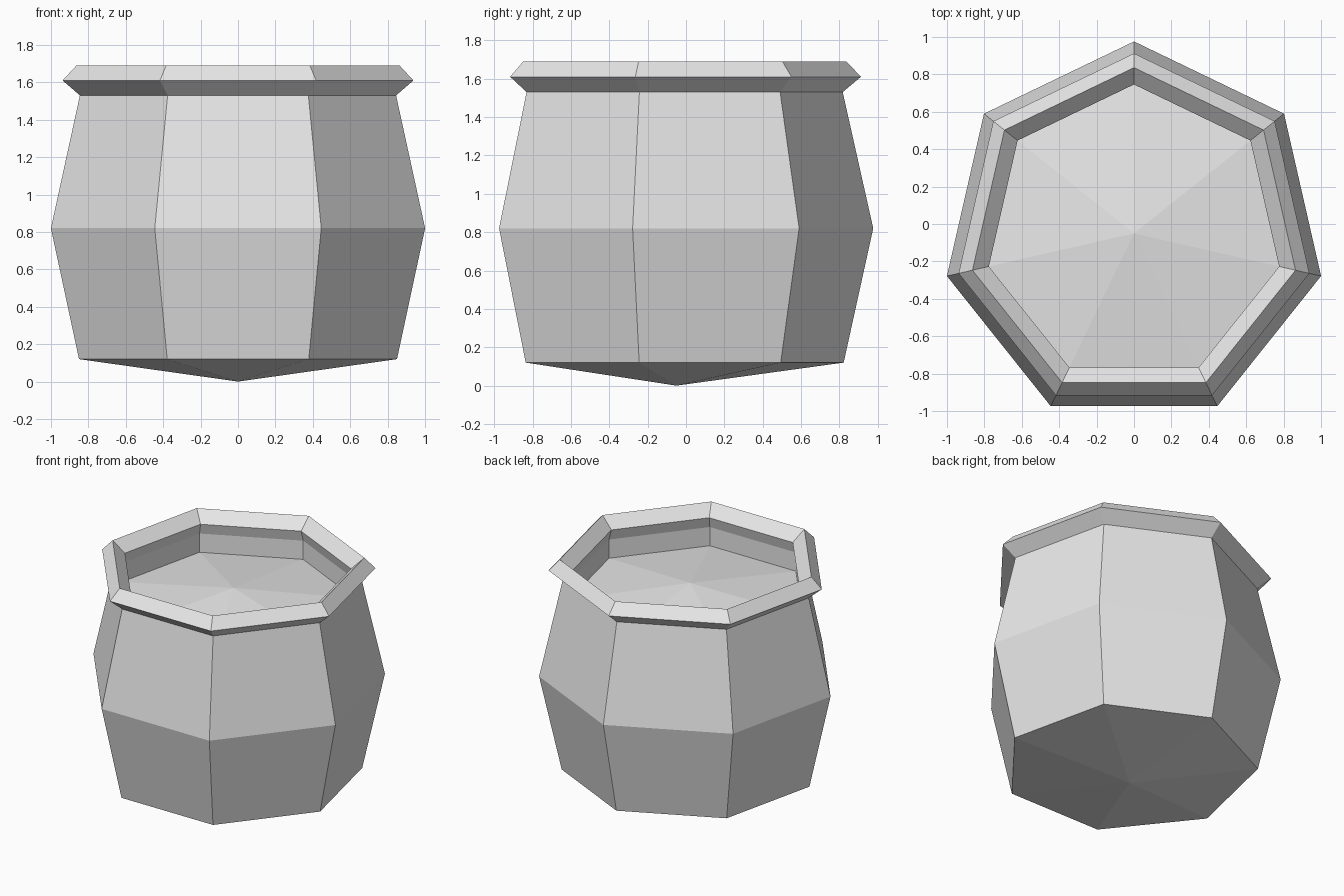
import bpy
import bmesh
from math import sin, cos, pi

SIDES = 7
CENTRE_Y = -0.05

if "Cube" in bpy.data.objects:
    bpy.data.objects.remove(bpy.data.objects["Cube"], do_unlink=True)

grey = bpy.data.materials.new("light grey")
grey.use_nodes = True
colour = (0.8, 0.8, 0.8, 1)
grey.diffuse_color = colour
grey.node_tree.nodes["Principled BSDF"].inputs["Base Color"].default_value = colour


def lathe(name, profile, closed=False):
    """Spin (radius, z) points into a flat-sided heptagonal part."""
    bm = bmesh.new()
    rings = []
    for radius, z in profile:
        if radius == 0:
            rings.append([bm.verts.new((0, CENTRE_Y, z))] * SIDES)
            continue
        angles = [pi / 2 + 2 * pi * i / SIDES for i in range(SIDES)]
        rings.append([bm.verts.new((radius * cos(a), CENTRE_Y + radius * sin(a), z))
                      for a in angles])
    pairs = list(zip(rings, rings[1:]))
    if closed:
        pairs.append((rings[-1], rings[0]))
    for low, high in pairs:
        for i in range(SIDES):
            j = (i + 1) % SIDES
            corners = dict.fromkeys((low[i], low[j], high[j], high[i]))
            bm.faces.new(list(corners))
    bmesh.ops.recalc_face_normals(bm, faces=bm.faces)
    mesh = bpy.data.meshes.new(name)
    bm.to_mesh(mesh)
    bm.free()
    mesh.materials.append(grey)
    part = bpy.data.objects.new(name, mesh)
    bpy.context.collection.objects.link(part)
    return part


# Bulging pot with a pointed base, hollow neck and raised contents
lathe("pot_body", [(0, 0), (0.872, 0.12), (1.026, 0.82), (0.867, 1.53),
                   (0.82, 1.53), (0.82, 1.39), (0, 1.49)])

# Diamond-section lip around the mouth
lathe("pot_rim", [(0.867, 1.53), (0.962, 1.61), (0.886, 1.69),
                  (0.796, 1.61), (0.82, 1.53)], closed=True)
